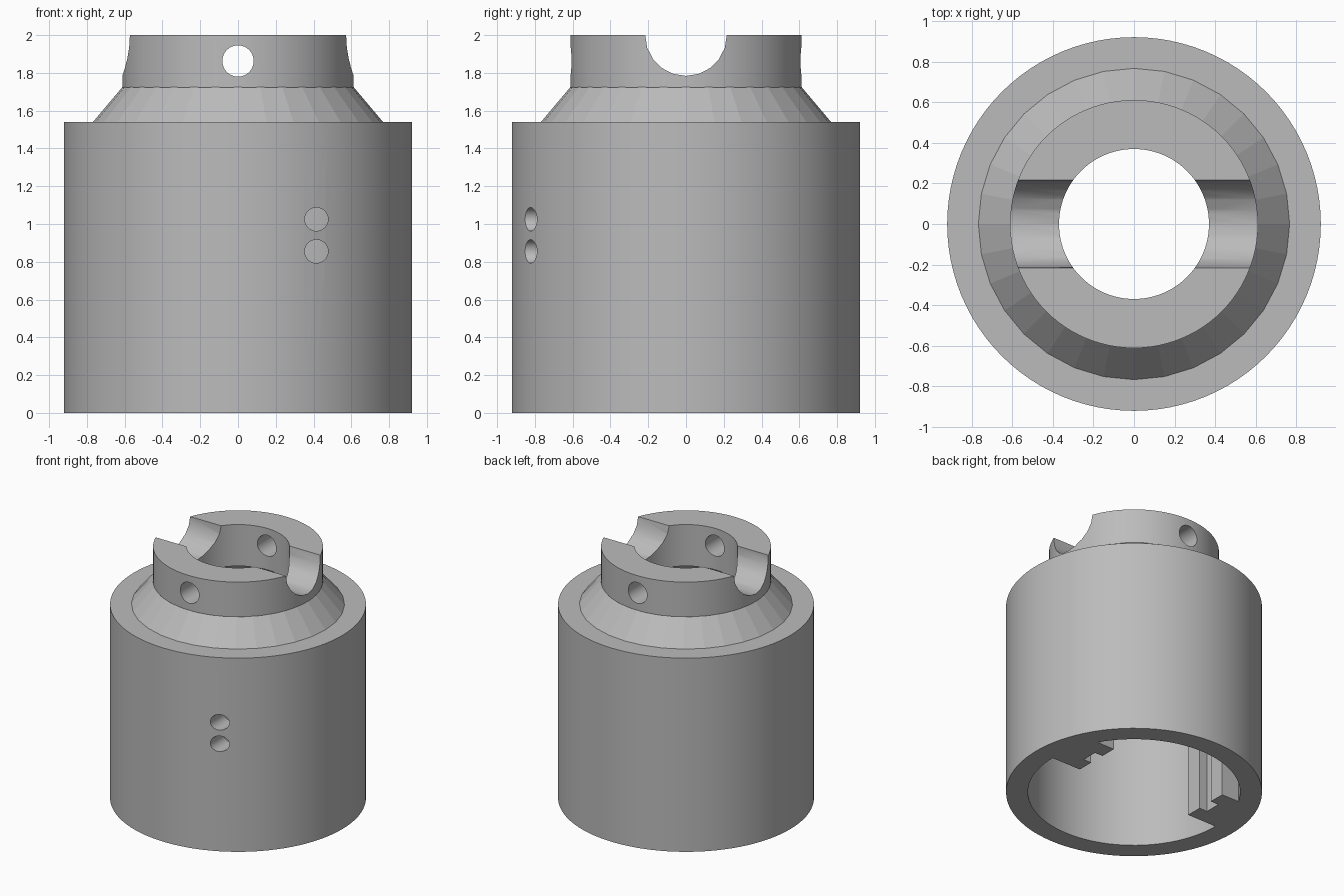
import bpy, bmesh, math
from mathutils import Matrix

old = bpy.data.objects.get("Cube")
if old:
    bpy.data.objects.remove(old, do_unlink=True)

GREY = (0.5, 0.5, 0.5, 1)
metal = bpy.data.materials.new("plain grey")
metal.use_nodes = True
metal.diffuse_color = GREY
metal.node_tree.nodes["Principled BSDF"].inputs["Base Color"].default_value = GREY


def finish(bm, name):
    bmesh.ops.recalc_face_normals(bm, faces=bm.faces)
    mesh = bpy.data.meshes.new(name)
    bm.to_mesh(mesh)
    bm.free()
    obj = bpy.data.objects.new(name, mesh)
    bpy.context.collection.objects.link(obj)
    mesh.materials.append(metal)
    return obj


def lathe(name, profile, sides, closed=True):
    """Turn a (radius, height) profile around the z axis."""
    bm = bmesh.new()
    rings = []
    for r, z in profile:
        rings.append([bm.verts.new((r * math.cos(math.tau * i / sides),
                                    r * math.sin(math.tau * i / sides), z))
                      for i in range(sides)])
    pairs = list(zip(rings, rings[1:]))
    if closed:
        pairs.append((rings[-1], rings[0]))
    for a, b in pairs:
        for i in range(sides):
            j = (i + 1) % sides
            bm.faces.new((a[i], a[j], b[j], b[i]))
    return finish(bm, name)


def rod(name, radius, length, centre, axis, sides):
    """Cylinder cutter lying along x or y."""
    bm = bmesh.new()
    turn = Matrix.Rotation(math.pi / 2, 4, "Y" if axis == "x" else "X")
    bmesh.ops.create_cone(bm, cap_ends=True, segments=sides, radius1=radius,
                          radius2=radius, depth=length,
                          matrix=Matrix.Translation(centre) @ turn)
    return finish(bm, name)


def cut(target, cutters):
    for c in cutters:
        mod = target.modifiers.new(c.name, "BOOLEAN")
        mod.operation = "DIFFERENCE"
        mod.solver = "EXACT"
        mod.object = c
        bpy.context.view_layer.objects.active = target
        bpy.ops.object.modifier_apply(modifier=mod.name)
    for c in cutters:
        bpy.data.objects.remove(c, do_unlink=True)


def smooth(obj):
    bpy.ops.object.select_all(action="DESELECT")
    obj.select_set(True)
    bpy.context.view_layer.objects.active = obj
    bpy.ops.object.shade_smooth_by_angle(angle=math.radians(28))


# Hollow barrel with two small holes through the front wall
barrel = lathe("barrel", [(0.765, 0), (0.922, 0), (0.922, 1.54),
                          (0.68, 1.54), (0.765, 1.44)], 96)
cut(barrel, [rod("wire_hole", 0.062, 0.6, (0.415, -0.75, z), "y", 32)
             for z in (0.855, 1.025)])
smooth(barrel)

# Faceted shoulder and its inside face
lathe("shoulder", [(0.768, 1.54), (0.612, 1.725)], 32, closed=False)
smooth(lathe("shoulder_lining", [(0.68, 1.54), (0.58, 1.67)], 96, closed=False))

# Top ring with a round channel across and a pin hole front to back
ring = lathe("top_ring", [(0.37, 1.67), (0.58, 1.67), (0.612, 1.725),
                          (0.612, 2), (0.37, 2)], 96)
cut(ring, [rod("channel", 0.216, 3, (0, 0, 2), "x", 20),
           rod("pin_hole", 0.083, 3, (0, 0, 1.863), "y", 32)])
smooth(ring)

# Notched keys inside the barrel, running up from the rim
STEP = 0.127
INNER, NOTCH, WALL = 0.51, 0.58, 0.775
outline = [(INNER, 0), (INNER, STEP), (NOTCH, STEP), (NOTCH, 2 * STEP),
           (INNER, 2 * STEP), (INNER, 3 * STEP)]
# Back edge follows the barrel wall
for i in range(9):
    y = 3 * STEP * (1 - i / 8)
    outline.append((math.sqrt(WALL ** 2 - y ** 2), y))
for side, name in ((1, "left_key"), (-1, "right_key")):
    bm = bmesh.new()
    base = bm.faces.new([bm.verts.new((side * x, y, 0)) for x, y in outline])
    top = bmesh.ops.extrude_face_region(bm, geom=[base], use_keep_orig=True)
    bmesh.ops.translate(bm, vec=(0, 0, 1.44),
                        verts=[v for v in top["geom"]
                               if isinstance(v, bmesh.types.BMVert)])
    finish(bm, name)
